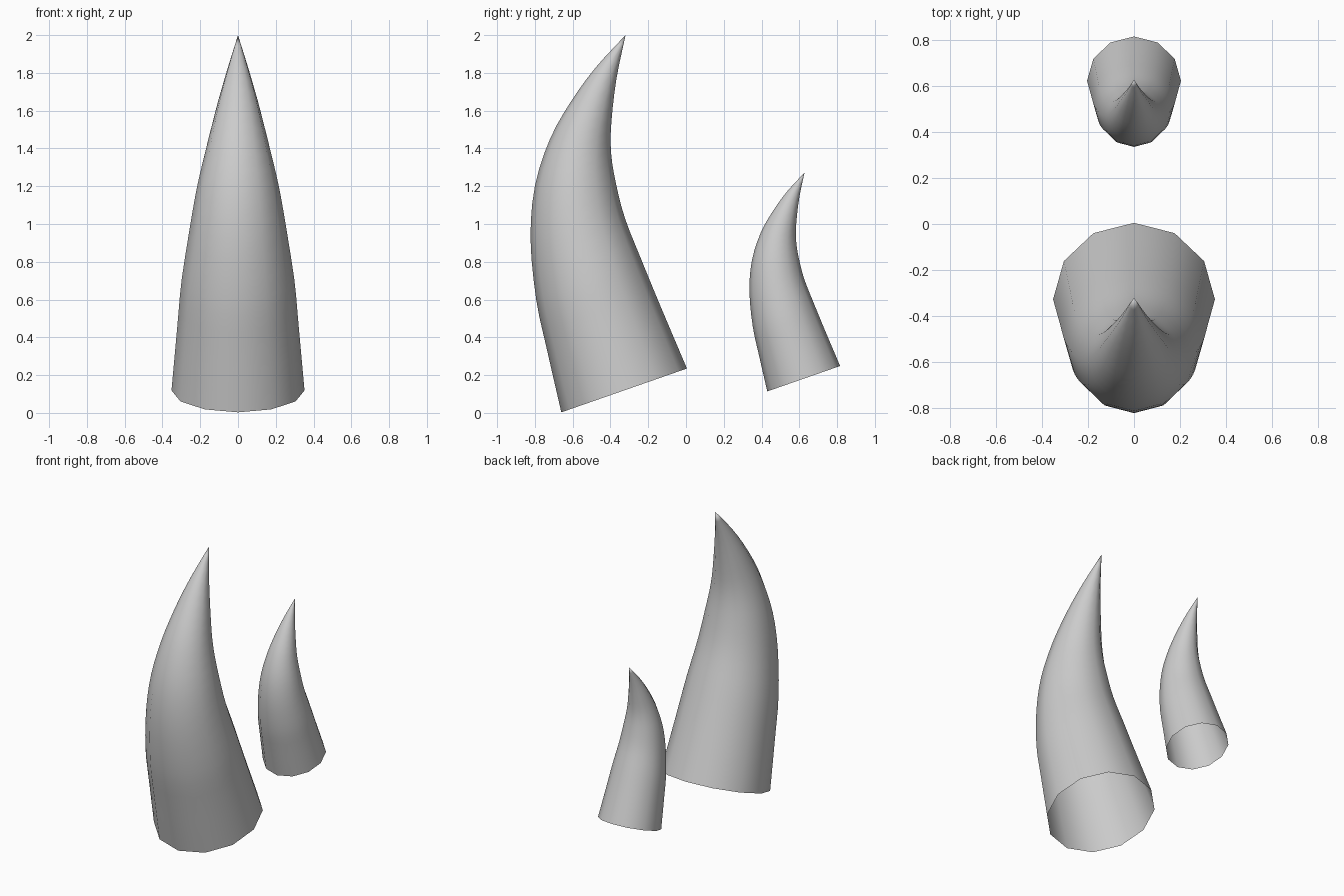
import bpy, bmesh, math
from mathutils import Vector

if "Cube" in bpy.data.objects:
    bpy.data.objects.remove(bpy.data.objects["Cube"])

SIDES, STEPS = 12, 3

# Side profile: (outer edge y, z, inner edge y, z) for each ring, base to tip
RINGS = [
    (-0.66, 0.003, 0.005, 0.235),
    (-0.735, 0.33, -0.135, 0.565),
    (-0.793, 0.60, -0.240, 0.82),
    (-0.823, 0.92, -0.323, 1.03),
    (-0.80, 1.20, -0.371, 1.215),
    (-0.72, 1.45, -0.397, 1.38),
    (-0.608, 1.65, -0.395, 1.54),
    (-0.477, 1.83, -0.368, 1.77),
    (-0.32, 2.00, -0.32, 2.00),
]


def smooth_rings(rings):
    """Catmull-Rom interpolation through the profile rings."""
    pts = [Vector(r) for r in rings]
    pts = [2 * pts[0] - pts[1]] + pts + [2 * pts[-1] - pts[-2]]
    out = []
    for a, b, c, d in zip(pts, pts[1:], pts[2:], pts[3:]):
        for k in range(STEPS):
            t = k / STEPS
            out.append(0.5 * (2 * b + (c - a) * t + (2 * a - 5 * b + 4 * c - d) * t**2
                              + (3 * b - a - 3 * c + d) * t**3))
    return out


def horn(name, scale, y_off, z_off):
    bm = bmesh.new()
    loops = []
    for oy, oz, iy, iz in smooth_rings(RINGS):
        centre = Vector((0, (oy + iy) / 2, (oz + iz) / 2))
        across = Vector((0, (iy - oy) / 2, (iz - oz) / 2))
        side = Vector((across.length, 0, 0))
        loops.append([bm.verts.new(centre + side * math.cos(a) + across * math.sin(a))
                      for a in (2 * math.pi * i / SIDES for i in range(SIDES))])
    tip = bm.verts.new((0, RINGS[-1][0], RINGS[-1][1]))
    for low, high in zip(loops, loops[1:]):
        for i in range(SIDES):
            j = (i + 1) % SIDES
            bm.faces.new((low[i], low[j], high[j], high[i]))
    for i in range(SIDES):
        bm.faces.new((loops[-1][i], loops[-1][(i + 1) % SIDES], tip))
    for f in bm.faces:
        f.smooth = True
    mesh = bpy.data.meshes.new(name)
    bm.to_mesh(mesh)
    bm.free()
    obj = bpy.data.objects.new(name, mesh)
    bpy.context.collection.objects.link(obj)
    obj.scale = (scale,) * 3
    obj.location = (0, y_off, z_off)


# Two open-based curved horns, one behind the other
horn("large_horn", 1.0, 0.0, 0.0)
horn("small_horn", 0.58, 0.813, 0.112)
